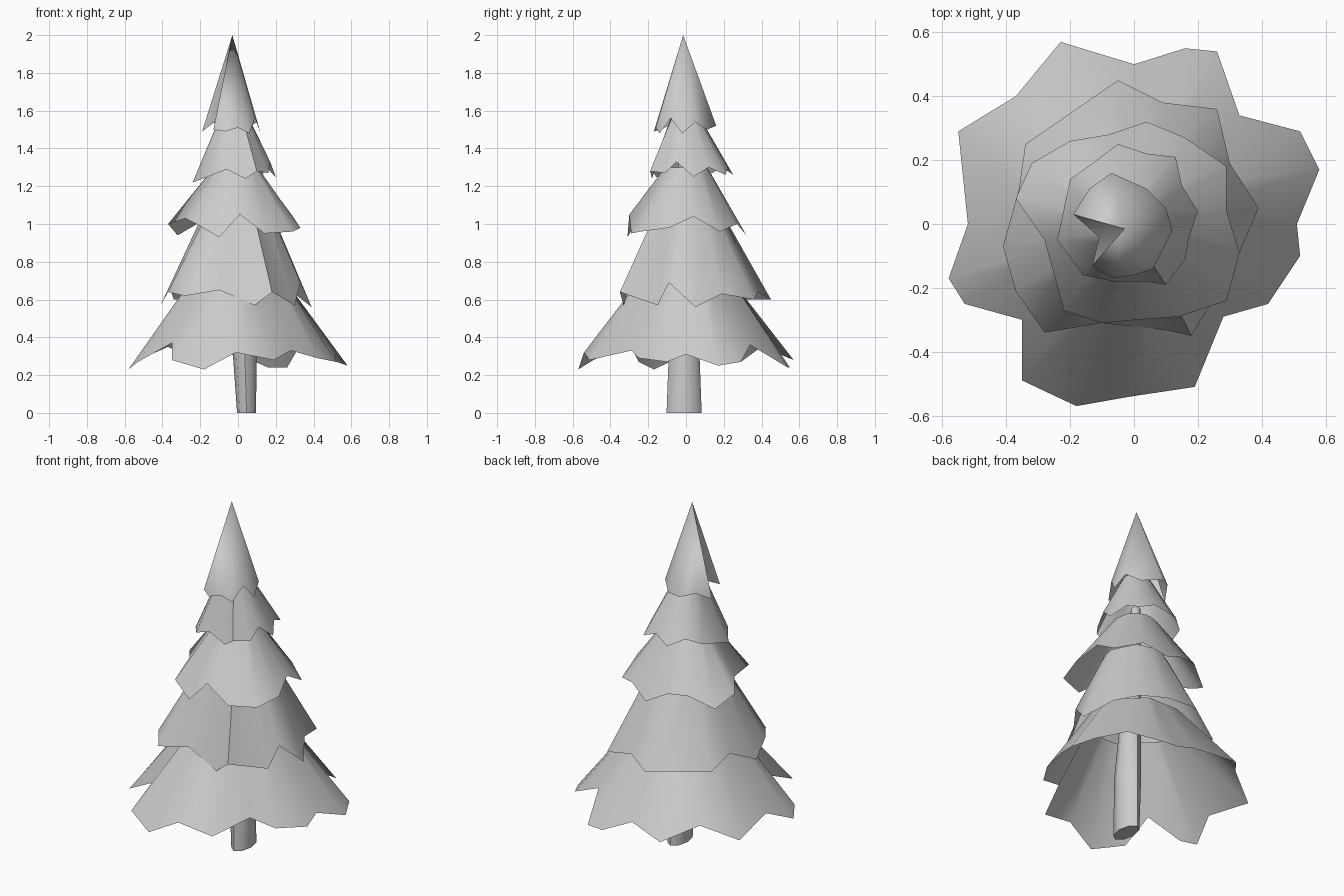
import bpy
import bmesh
from math import atan2, cos, hypot, pi, radians, sin
from mathutils import Vector

cube = bpy.data.objects.get("Cube")
if cube:
    bpy.data.objects.remove(cube, do_unlink=True)

CM = 0.01  # hem outlines are given in hundredths of a unit


def make_material(name, colour):
    mat = bpy.data.materials.new(name)
    mat.use_nodes = True
    mat.diffuse_color = colour
    for node in mat.node_tree.nodes:
        if node.type == 'BSDF_PRINCIPLED':
            node.inputs["Base Color"].default_value = colour
            node.inputs["Roughness"].default_value = 0.8
    return mat


grey = make_material("plain grey", (0.6, 0.6, 0.6, 1.0))


def finish(bm, name, sharp_angle):
    """Turn a bmesh into a smooth shaded object with sharp folds."""
    mesh = bpy.data.meshes.new(name)
    bm.to_mesh(mesh)
    bm.free()
    mesh.materials.append(grey)
    mesh.shade_smooth()
    mesh.set_sharp_from_angle(angle=radians(sharp_angle))
    obj = bpy.data.objects.new(name, mesh)
    bpy.context.scene.collection.objects.link(obj)
    return obj


def bridge(bm, lower, upper):
    """Join two rings of equal length with outward facing quads."""
    count = len(lower)
    for i in range(count):
        j = (i + 1) % count
        bm.faces.new((lower[i], lower[j], upper[j], upper[i]))


def branch_tier(name, hem, centre, rim_radius, rim_height):
    """An open skirt from a ragged hem up to a small rim, or to a point."""
    bm = bmesh.new()
    points = [Vector(p) * CM for p in reversed(hem)]
    lower = [bm.verts.new(p) for p in points]
    cx, cy = centre
    if rim_radius == 0:
        tip = bm.verts.new((cx, cy, rim_height))
        for i, vert in enumerate(lower):
            bm.faces.new((vert, lower[(i + 1) % len(lower)], tip))
    else:
        spans = [hypot(p.x - cx, p.y - cy) for p in points]
        mean = sum(spans) / len(spans)
        upper = []
        for p, span in zip(points, spans):
            angle = atan2(p.y - cy, p.x - cx)
            # the folds of the hem fade towards the rim
            r = rim_radius * (1 + 0.4 * (span / mean - 1))
            upper.append(bm.verts.new((cx + r * cos(angle), cy + r * sin(angle), rim_height)))
        bridge(bm, lower, upper)
    return finish(bm, name, 60)


def trunk(name, rings, sides):
    """A tapering trunk lofted through elliptical rings."""
    bm = bmesh.new()
    loops = []
    for cx, cy, rx, ry, z in rings:
        turns = [2 * pi * i / sides for i in range(sides)]
        loops.append([bm.verts.new((cx + rx * cos(t), cy + ry * sin(t), z)) for t in turns])
    for lower, upper in zip(loops, loops[1:]):
        bridge(bm, lower, upper)
    bm.faces.new(list(reversed(loops[0])))
    bm.faces.new(loops[-1])
    return finish(bm, name, 50)


# Ragged hems, clockwise from the back
lowest_hem = [
    (-23, 57, 28), (0, 50, 31), (16, 55, 24), (26, 54, 24), (33, 34, 36),
    (52, 29, 27), (58, 17, 25), (51, 0, 31), (52, -10, 27), (42, -25, 29),
    (28, -29, 33), (19, -51, 28), (-1, -54, 32), (-18, -57, 23), (-35, -49, 28),
    (-35, -30, 37), (-53, -25, 27), (-58, -17, 23), (-52, 0, 31), (-55, 29, 27),
    (-37, 40, 35)]
low_hem = [
    (-5, 45, 60), (9, 38, 64), (26, 36, 60), (30, 19, 63), (39, 5, 56),
    (33, -9, 69), (30, -15, 57), (18, -35, 64), (9, -33, 57), (-10, -31, 65),
    (-28, -34, 62), (-37, -21, 64), (-41, -7, 57), (-36, 11, 66), (-34, 25, 60)]
middle_hem = [
    (4, 32, 94), (16, 27, 100), (29, 18, 96), (29, 4, 104), (33, -9, 98),
    (29, -24, 96), (14, -29, 95), (1, -30, 105), (-10, -31, 93), (-22, -27, 100),
    (-28, -5, 103), (-37, 8, 100), (-32, 19, 94), (-20, 26, 101), (-8, 28, 100)]
high_hem = [
    (-5, 25, 126), (4, 22, 130), (13, 21, 126), (15, 12, 130), (20, 4, 125),
    (17, -5, 133), (16, -11, 127), (10, -19, 128), (4, -18, 124), (-6, -18, 129),
    (-16, -16, 125), (-24, -5, 122), (-20, 14, 127), (-13, 19, 130)]
top_hem = [
    (-7, 16, 152), (4, 11, 150), (10, 5, 154), (12, -2, 148), (9, -8, 156),
    (6, -14, 148), (0, -16, 151), (-7, -17, 149), (-13, -13, 150), (-11, -4, 155),
    (-19, 3, 149), (-14, 11, 154)]

# Branch tiers
branch_tier("lowest_branches", lowest_hem, (0, 0), 0.25, 0.70)
branch_tier("low_branches", low_hem, (0, 0), 0.18, 1.06)
branch_tier("middle_branches", middle_hem, (-0.01, 0), 0.115, 1.30)
branch_tier("high_branches", high_hem, (-0.02, -0.01), 0.075, 1.57)
branch_tier("treetop", top_hem, (-0.03, -0.015), 0, 2.0)

# Trunk, leaning slightly as it rises
trunk("trunk", [
    (0.045, -0.01, 0.05, 0.093, 0),
    (0.035, -0.01, 0.065, 0.08, 0.35),
    (0, -0.01, 0.04, 0.045, 1.0),
    (-0.02, -0.01, 0.025, 0.025, 1.4)], 8)
